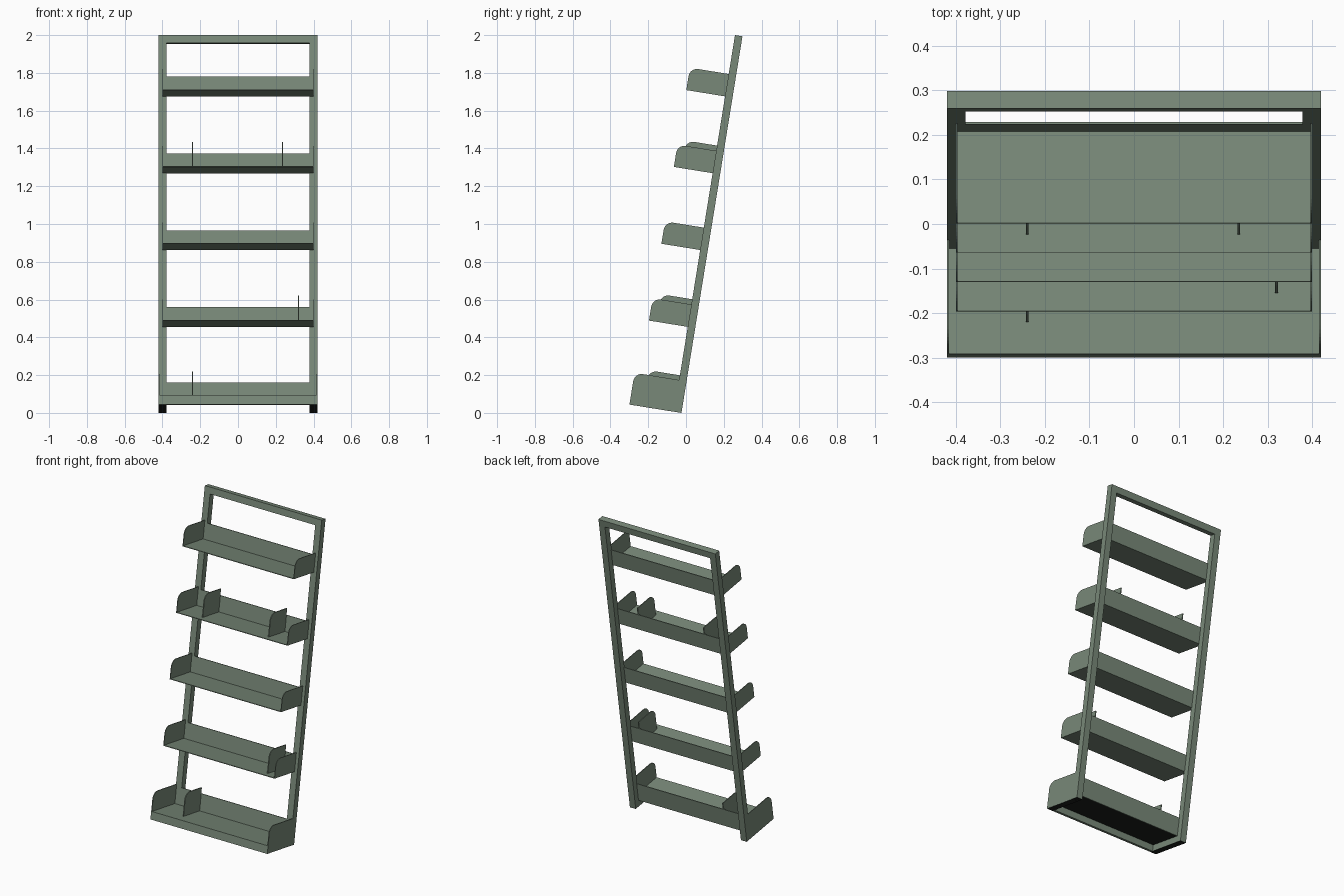
import bpy, bmesh, math
from mathutils import Matrix

if "Cube" in bpy.data.objects:
    bpy.data.objects.remove(bpy.data.objects["Cube"])

# the whole rack leans back around the foot of the posts
TILT = Matrix.Translation((0, -0.024, 0)) @ Matrix.Rotation(-math.radians(9.2), 4, 'X')
POST, HALF, LENGTH = 0.042, 0.42, 2.0195
BACK = -0.04          # front plane of the posts


def material(name, rgb):
    m = bpy.data.materials.new(name)
    m.diffuse_color = (*rgb, 1)
    m.use_nodes = True
    m.node_tree.nodes["Principled BSDF"].inputs["Base Color"].default_value = m.diffuse_color
    return m


green = material("sage green paint", (0.19, 0.25, 0.19))
black = material("black underside", (0.012, 0.014, 0.012))


def finish(bm, name, mat):
    bmesh.ops.recalc_face_normals(bm, faces=bm.faces[:])
    me = bpy.data.meshes.new(name)
    bm.to_mesh(me)
    bm.free()
    ob = bpy.data.objects.new(name, me)
    me.materials.append(mat)
    bpy.context.collection.objects.link(ob)
    ob.matrix_world = TILT
    return ob


def box(name, x, y, z, mat=green):
    bm = bmesh.new()
    bmesh.ops.create_cube(bm, size=1)
    for v in bm.verts:
        v.co = [r[0] + (c + 0.5) * (r[1] - r[0]) for c, r in zip(v.co, (x, y, z))]
    return finish(bm, name, mat)


def cheek(name, x0, x1, front, z0, z1, radius=0.045):
    """Upright sheet with a rounded front top corner."""
    pts = [(BACK, z0), (front, z0)]
    for i in range(9):
        a = math.pi - i * math.pi / 16
        pts.append((front + radius + radius * math.cos(a), z1 - radius + radius * math.sin(a)))
    pts.append((BACK, z1))
    bm = bmesh.new()
    f = bm.faces.new([bm.verts.new((x0, y, z)) for y, z in pts])
    ext = bmesh.ops.extrude_face_region(bm, geom=[f])
    for v in ext["geom"]:
        if isinstance(v, bmesh.types.BMVert):
            v.co.x = x1
    return finish(bm, name, green)


def span(s, a, b):
    return tuple(sorted((s * a, s * b)))


# frame
for side, s in (("left", -1), ("right", 1)):
    box(side + "_post", span(s, HALF - POST, HALF), (BACK, 0), (0.001, LENGTH - POST))
    box(side + "_post_foot", span(s, HALF - POST, HALF), (BACK, 0), (0, 0.001), black)
box("top_bar", (-HALF, HALF), (BACK, 0), (LENGTH - POST, LENGTH))

# base tray, hollow below
FRONT = -0.279
box("base_plate", (-HALF, HALF), (FRONT, BACK), (0.044, 0.05))
box("base_plate_underside", (-0.378, 0.378), (FRONT + 0.02, BACK), (0.040, 0.044), black)
box("base_front_rail", (-HALF, HALF), (FRONT, FRONT + 0.02), (0, 0.044))
box("base_back_lip", (-0.378, 0.378), (BACK, BACK + 0.005), (0.04, 0.157))
for side, s in (("left", -1), ("right", 1)):
    box(side + "_base_rail", span(s, 0.378, 0.415), (FRONT + 0.02, BACK), (0.001, 0.044))
    box(side + "_base_rail_underside", span(s, 0.378, 0.419), (FRONT + 0.001, BACK), (-0.0005, 0.001), black)
    x = span(s, 0.415, HALF)
    cheek(side + "_base_cheek", *x, FRONT, 0, 0.17)

# four shelves
levels = [0.455 + 0.412 * i for i in range(4)]
for n, z in enumerate(levels, 1):
    box(f"shelf_{n}_plate", (-0.4, 0.4), (-0.248, BACK), (z, z + 0.004))
    box(f"shelf_{n}_back_lip", (-0.378, 0.378), (BACK, BACK + 0.005), (z, z + 0.106))
    for side, s in (("left", -1), ("right", 1)):
        x = span(s, 0.396, 0.4)
        cheek(f"shelf_{n}_{side}_cheek", *x, -0.248, z, z + 0.12)

# loose dividers
for n, (x, z) in enumerate([(-0.24, 0.047), (0.32, levels[0]),
                            (-0.24, levels[2]), (0.235, levels[2])], 1):
    cheek(f"divider_{n}", x - 0.003, x + 0.003, -0.207, z + 0.003, z + 0.148)
